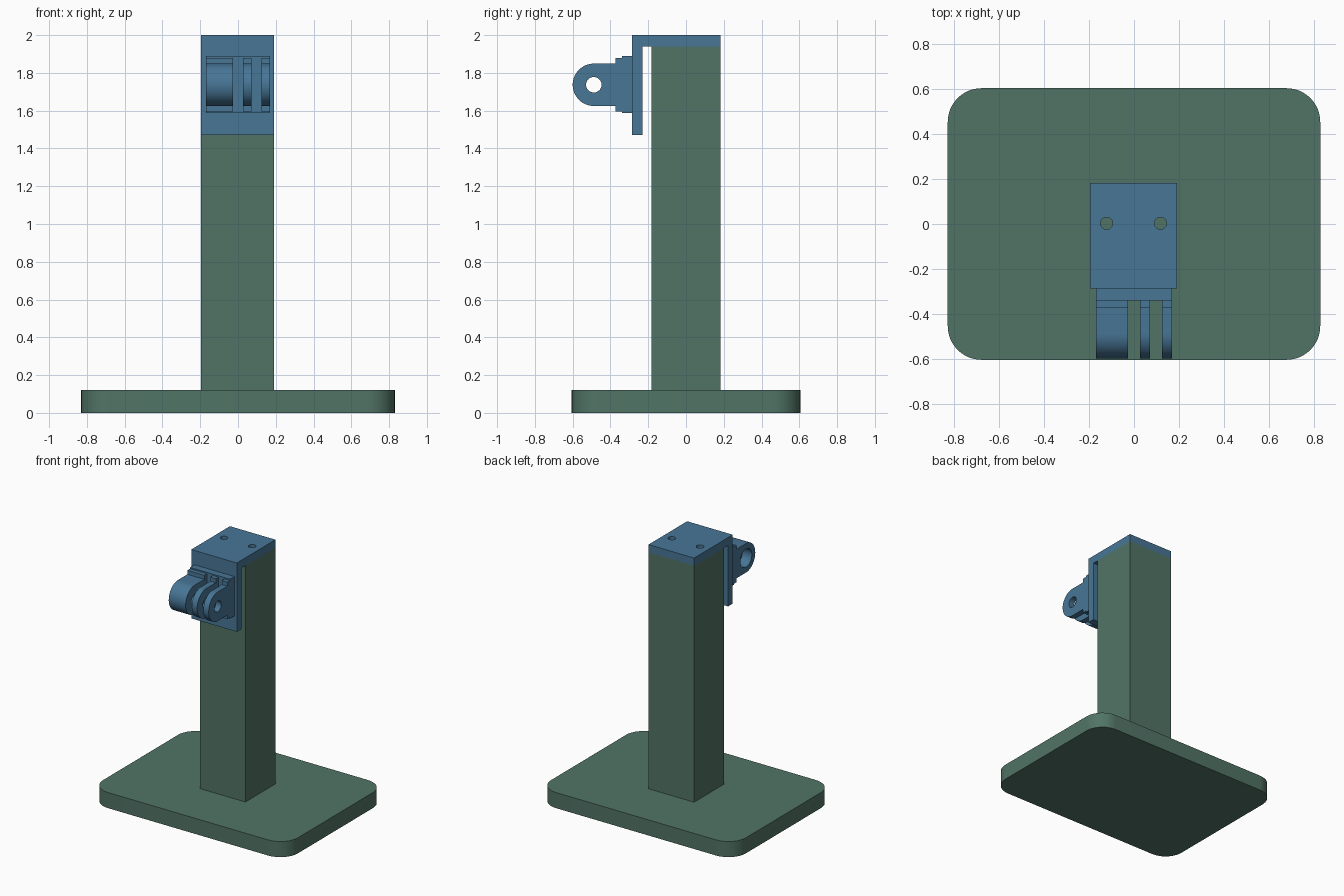
import bpy, bmesh, math

if "Cube" in bpy.data.objects:
    bpy.data.objects.remove(bpy.data.objects["Cube"])


def material(name, rgb):
    m = bpy.data.materials.new(name)
    m.diffuse_color = (*rgb, 1.0)
    m.use_nodes = True
    m.node_tree.nodes["Principled BSDF"].inputs["Base Color"].default_value = m.diffuse_color
    return m


GREEN = material("muted green", (0.083, 0.175, 0.133))
BLUE = material("steel blue", (0.064, 0.180, 0.305))


def arc(cx, cy, r, a0, a1, n):
    """Points on an arc, angles in degrees."""
    return [(cx + r * math.cos(math.radians(a0 + (a1 - a0) * i / n)),
             cy + r * math.sin(math.radians(a0 + (a1 - a0) * i / n)))
            for i in range(n + 1)]


def circle(cx, cy, r, n=48):
    return arc(cx, cy, r, 0, 360, n)[:-1]


def prism(name, profile, spans, axis, mat):
    """Extrude a closed profile over one or more spans along x (yz profile) or z (xy profile)."""
    bm = bmesh.new()
    for lo, hi in spans:
        verts = [bm.verts.new((lo, a, b) if axis == "x" else (a, b, lo)) for a, b in profile]
        face = bm.faces.new(verts)
        out = bmesh.ops.extrude_face_region(bm, geom=[face])
        step = (hi - lo, 0, 0) if axis == "x" else (0, 0, hi - lo)
        bmesh.ops.translate(bm, vec=step,
                            verts=[v for v in out["geom"] if isinstance(v, bmesh.types.BMVert)])
    bmesh.ops.recalc_face_normals(bm, faces=bm.faces)
    mesh = bpy.data.meshes.new(name)
    bm.to_mesh(mesh)
    bm.free()
    mesh.materials.append(mat)
    obj = bpy.data.objects.new(name, mesh)
    bpy.context.collection.objects.link(obj)
    return obj


def activate(obj):
    bpy.ops.object.select_all(action="DESELECT")
    obj.select_set(True)
    bpy.context.view_layer.objects.active = obj


def cut(obj, cutter):
    cutter.hide_render = True
    mod = obj.modifiers.new("cut", "BOOLEAN")
    mod.operation = "DIFFERENCE"
    mod.solver = "EXACT"
    mod.object = cutter
    activate(obj)
    bpy.ops.object.modifier_apply(modifier=mod.name)
    bpy.data.objects.remove(cutter)


def smooth(obj):
    activate(obj)
    bpy.ops.object.shade_smooth_by_angle(angle=math.radians(30))


def rect(x0, x1, y0, y1):
    return [(x0, y0), (x1, y0), (x1, y1), (x0, y1)]


X0, X1 = -0.197, 0.191   # post and bracket sides

# Base plate with rounded corners
W, D, R = 0.83, 0.605, 0.15
outline = []
for sx, sy, a in ((1, 1, 0), (-1, 1, 90), (-1, -1, 180), (1, -1, 270)):
    outline += arc(sx * (W - R), sy * (D - R), R, a, a + 90, 12)
smooth(prism("base_plate", outline, [(0, 0.12)], "z", GREEN))

# Upright post
prism("post", rect(X0, X1, -0.183, 0.183), [(0.12, 1.94)], "z", GREEN)

# Bracket capping the post and hanging down in front, with two screw holes
bracket = prism("bracket",
                [(0.183, 1.94), (0.183, 2.0), (-0.287, 2.0),
                 (-0.287, 1.47), (-0.23, 1.47), (-0.23, 1.94)],
                [(X0, X1)], "x", BLUE)
for hx in (-0.122, 0.118):
    cut(bracket, prism("screw_hole_cutter", circle(hx, 0.003, 0.027, 32), [(1.9, 2.1)], "z", BLUE))
smooth(bracket)

# Mounting pad on the bracket
prism("mount_pad", rect(-0.34, -0.287, 1.587, 1.89), [(-0.17, 0.17)], "x", BLUE)

# Three hinge fingers: one wide, two thin
CY, CZ, CR = -0.488, 1.737, 0.112
profile = [(-0.34, 1.595), (-0.34, 1.88), (-0.373, 1.88), (-0.373, CZ + CR)]
profile += arc(CY, CZ, CR, 90, 270, 32)
profile += [(-0.373, CZ - CR), (-0.373, 1.595)]
fingers = prism("hinge_fingers", profile,
                [(-0.17, -0.026), (0.026, 0.072), (0.124, 0.17)], "x", BLUE)
# Bolt hole through all fingers, and the nut recess in the wide one
cut(fingers, prism("bolt_hole_cutter", circle(CY, CZ, 0.041), [(-0.3, 0.3)], "x", BLUE))
cut(fingers, prism("nut_recess_cutter", circle(CY, CZ, 0.07), [(-0.3, -0.09)], "x", BLUE))
smooth(fingers)
